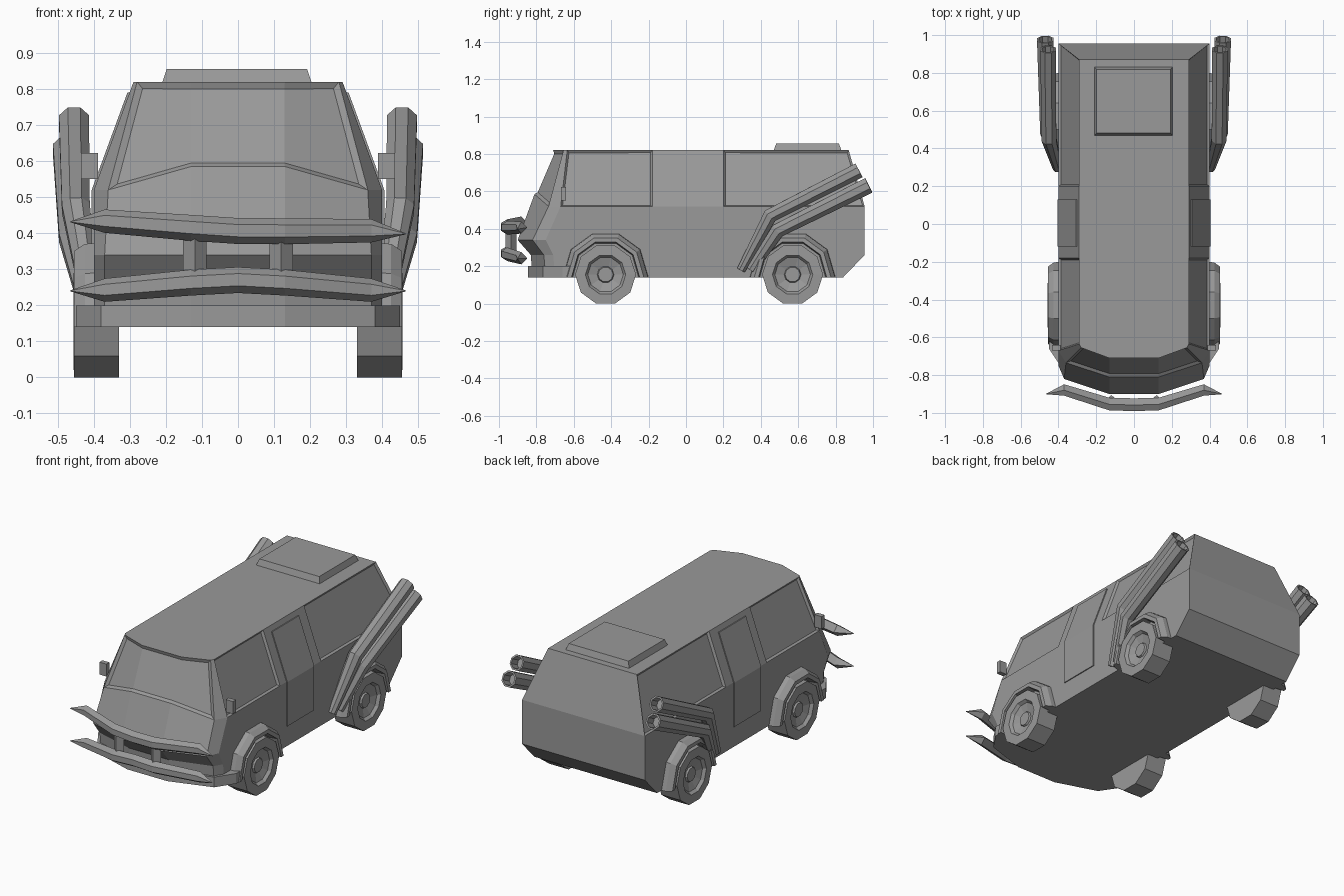
import bpy, bmesh
from math import sin, cos, pi, radians
from mathutils import Vector

cube = bpy.data.objects.get("Cube")
if cube:
    bpy.data.objects.remove(cube, do_unlink=True)

grey = bpy.data.materials.new("plain_grey")
grey.use_nodes = True
grey.diffuse_color = (0.32, 0.32, 0.32, 1)
grey.node_tree.nodes["Principled BSDF"].inputs["Base Color"].default_value = grey.diffuse_color


def finish(name, bm):
    mesh = bpy.data.meshes.new(name)
    bm.to_mesh(mesh)
    bm.free()
    mesh.materials.append(grey)
    obj = bpy.data.objects.new(name, mesh)
    bpy.context.collection.objects.link(obj)
    return obj


def loft(rings):
    """Skin a row of equal rings and cap both ends."""
    bm = bmesh.new()
    rows = [[bm.verts.new(p) for p in ring] for ring in rings]
    for a, b in zip(rows, rows[1:]):
        for i in range(len(a)):
            j = (i + 1) % len(a)
            bm.faces.new((a[i], a[j], b[j], b[i]))
    bm.faces.new(rows[0][::-1])
    bm.faces.new(rows[-1])
    bmesh.ops.recalc_face_normals(bm, faces=bm.faces)
    return bm


def mirrored(half):
    return half + [(-x, y, z) for x, y, z in reversed(half)]


def rect(x, y, cx, cy, z):
    return [(cx + sx * x, cy + sy * y, z) for sx, sy in ((-1, -1), (1, -1), (1, 1), (-1, 1))]


def body_ring(z, centre_y, corner, side_y, width, rear_y, centre_z=None):
    return mirrored([(0.13, centre_y, centre_z or z), (*corner, z),
                     (width, side_y, z), (width, rear_y, z)])


# Van body: rings from the floor to the roof
WIDE, TOP = 0.40, 0.29
bm = loft([
    body_ring(0.14, -0.82, (0.37, -0.75), -0.70, WIDE, 0.84),
    body_ring(0.26, -0.83, (0.37, -0.76), -0.71, WIDE, 0.955),
    body_ring(0.34, -0.90, (0.37, -0.82), -0.75, WIDE, 0.955),
    body_ring(0.52, -0.81, (0.36, -0.735), -0.67, WIDE, 0.955, 0.585),
    body_ring(0.82, -0.71, (0.28, -0.655), -0.635, TOP, 0.87),
])
for y in (-0.18, 0.20):
    bmesh.ops.bisect_plane(bm, geom=bm.verts[:] + bm.edges[:] + bm.faces[:],
                           plane_co=(0, y, 0), plane_no=(0, 1, 0))
bm.normal_update()


# Recessed side windows and windscreen
def upper(f):
    return 0.6 < f.calc_center_median().z < 0.8


side = [f for f in bm.faces if upper(f) and abs(f.normal.x) > 0.6
        and (-0.6 < f.calc_center_median().y < -0.18 or f.calc_center_median().y > 0.2)]
bmesh.ops.inset_individual(bm, faces=side, thickness=0.014, depth=-0.012)
screen = [f for f in bm.faces if upper(f) and f.normal.y < -0.5
          and abs(f.calc_center_median().x) < 0.3]
bmesh.ops.inset_region(bm, faces=screen, thickness=0.016, depth=-0.012, use_even_offset=True)
finish("van_body", bm)

# Roof hatch
finish("roof_hatch", loft([rect(0.208, 0.182, -0.003, 0.65, 0.815),
                           rect(0.195, 0.168, -0.003, 0.65, 0.855)]))

# Front bumper
finish("front_bumper", loft([
    mirrored([(0.13, -0.845, z), (0.38, -0.765, z), (0.45, -0.66, z), (0.45, -0.62, z)])
    for z in (0.14, 0.2)]))


# Guard bars with pointed ends
def guard_bar(name, heights, tilt):
    section = [(-0.032, 0.018), (0, 0.036), (0.035, 0), (0, -0.036), (-0.032, -0.016)]
    half = list(zip((0.13, 0.37, 0.465), (-0.955, -0.88, -0.90), heights[1:], (1, 0.9, 0.04)))
    path = [(-x, y, z, k) for x, y, z, k in reversed(half)] + [(0, -0.958, heights[0], 1)] + half
    finish(name, loft([[(x, y + k * dy, z + k * dz + tilt * x) for dy, dz in section]
                       for x, y, z, k in path]))


guard_bar("upper_guard_bar", (0.406, 0.41, 0.42, 0.415), -0.036)
guard_bar("lower_guard_bar", (0.27, 0.263, 0.242, 0.24), 0)


# Wheels: turned profile with a dished rim
def wheel(name, s, cy):
    profile = [(0.163, 0.33), (0.163, 0.455), (0.108, 0.457), (0.095, 0.44), (0.045, 0.425), (0.04, 0.435)]
    finish(name, loft([[(s * x, cy + r * cos(a), 0.155 + r * sin(a))
                        for a in [radians(36 * i) for i in range(10)]] for r, x in profile]))


# Wheel arches: bevelled strip swept over the wheel
def arch(name, s, cy):
    section = [(0.23, 0.39), (0.226, 0.425), (0.205, 0.455), (0.182, 0.455), (0.175, 0.39)]
    rings = []
    for i in range(6):
        a = radians(36 * i)
        z0 = 0.14 if i in (0, 5) else 0.155
        rings.append([(s * x, cy + r * cos(a), z0 + r * sin(a)) for r, x in section])
    finish(name, loft(rings))


# Exhaust pipes: eight-sided tubes with a bend and a hollow end
def pipe(name, s, points, radii):
    p = [Vector(q) for q in points]
    d0, d1 = (p[1] - p[0]).normalized(), (p[2] - p[1]).normalized()
    stations = [(p[0], d0, radii[0]), (p[1], (d0 + d1).normalized(), radii[1]),
                (p[2], d1, radii[2]), (p[2], d1, radii[2] * 0.78),
                (p[2] - d1 * 0.06, d1, radii[2] * 0.75)]
    rings = []
    for c, d, r in stations:
        v = d.cross(Vector((1, 0, 0))).normalized()
        u = v.cross(d)
        ring = [c + r * (cos(a) * u + sin(a) * v) for a in [pi / 4 * (i + 0.5) for i in range(8)]]
        rings.append([(s * q.x, q.y, q.z) for q in ring])
    finish(name, loft(rings))


for s, label in ((1, "left"), (-1, "right")):
    for cy, place in ((-0.43, "front"), (0.57, "rear")):
        wheel(f"{place}_{label}_wheel", s, cy)
        arch(f"{place}_{label}_wheel_arch", s, cy)

    pipe(f"{label}_upper_exhaust", s,
         [(0.405, 0.295, 0.18), (0.45, 0.45, 0.47), (0.455, 0.925, 0.712)], (0.025, 0.042, 0.045))
    pipe(f"{label}_lower_exhaust", s,
         [(0.41, 0.35, 0.18), (0.458, 0.49, 0.39), (0.47, 0.977, 0.632)], (0.028, 0.042, 0.047))

    # Side door plate following the bend of the body
    skin = [(WIDE, 0.26), (WIDE, 0.52), (TOP + 0.011, 0.79)]
    outline = [(x + 0.006, z) for x, z in skin] + [(x - 0.01, z) for x, z in reversed(skin)]
    finish(f"{label}_door", loft([[(s * x, y, z) for x, z in outline] for y in (-0.12, 0.13)]))

    # Door mirror
    finish(f"{label}_mirror", loft([rect(0.023, 0.014, s * 0.412, -0.655, z) for z in (0.55, 0.623)]))

    # Diamond post between the guard bars
    finish(f"{label}_guard_post", loft([
        [(s * 0.12 + dx, -0.935 + dy, z) for dx, dy in ((-0.032, 0), (0, -0.03), (0.032, 0), (0, 0.03))]
        for z in (0.27, 0.405)]))
